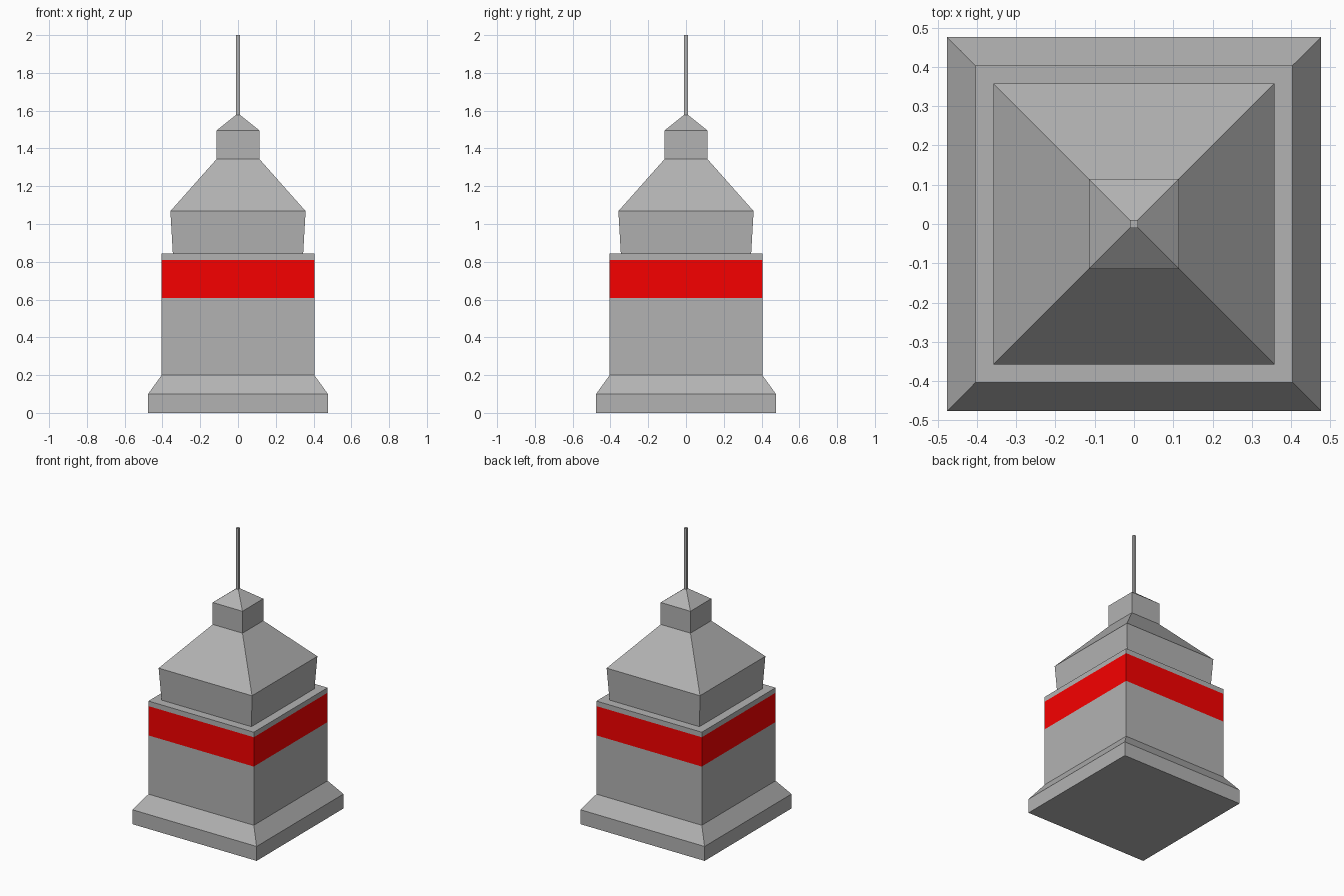
import bpy, bmesh

if "Cube" in bpy.data.objects:
    bpy.data.objects.remove(bpy.data.objects["Cube"])


def paint(name, color):
    mat = bpy.data.materials.new(name)
    mat.diffuse_color = color
    mat.use_nodes = True
    mat.node_tree.nodes["Principled BSDF"].inputs["Base Color"].default_value = mat.diffuse_color
    return mat


GREY = paint("grey_stone", (0.45, 0.45, 0.45, 1))
RED = paint("red_paint", (0.93, 0.0, 0.0, 1))


def square_loft(name, profile, cap_bottom=False, cap_top=False, mat=GREY):
    """Stack square rings given as (half width, height) and skin them."""
    bm = bmesh.new()
    rings = [[bm.verts.new((sx * h, sy * h, z))
              for sx, sy in ((-1, -1), (1, -1), (1, 1), (-1, 1))]
             for h, z in profile]
    for low, high in zip(rings, rings[1:]):
        for i in range(4):
            j = (i + 1) % 4
            bm.faces.new((low[i], low[j], high[j], high[i]))
    if cap_bottom:
        bm.faces.new(rings[0][::-1])
    if cap_top:
        bm.faces.new(rings[-1])
    mesh = bpy.data.meshes.new(name)
    bm.to_mesh(mesh)
    bm.free()
    mesh.materials.append(mat)
    obj = bpy.data.objects.new(name, mesh)
    bpy.context.collection.objects.link(obj)
    return obj


BODY = 0.404    # half width of the main block
CUPOLA = 0.114  # half width of the cupola
SPIRE = 0.01    # half width of the spire

# Plinth with sloped shoulder
square_loft("plinth", [(0.476, 0), (0.476, 0.10), (BODY, 0.20)], cap_bottom=True)

# Main block, painted band and ledge above it
square_loft("main_block", [(BODY, 0.20), (BODY, 0.607)])
square_loft("red_band", [(BODY, 0.607), (BODY, 0.81)], mat=RED)
square_loft("ledge", [(BODY, 0.81), (BODY, 0.845), (0.345, 0.845)])

# Upper storey flares outward slightly, then the sloped roof
square_loft("upper_storey", [(0.345, 0.845), (0.358, 1.068)])
square_loft("roof", [(0.358, 1.068), (CUPOLA, 1.343)])

# Cupola with its cap, and the spire
square_loft("cupola", [(CUPOLA, 1.343), (CUPOLA, 1.495), (SPIRE, 1.578)])
square_loft("spire", [(SPIRE, 1.578), (SPIRE, 2.0)], cap_top=True)
